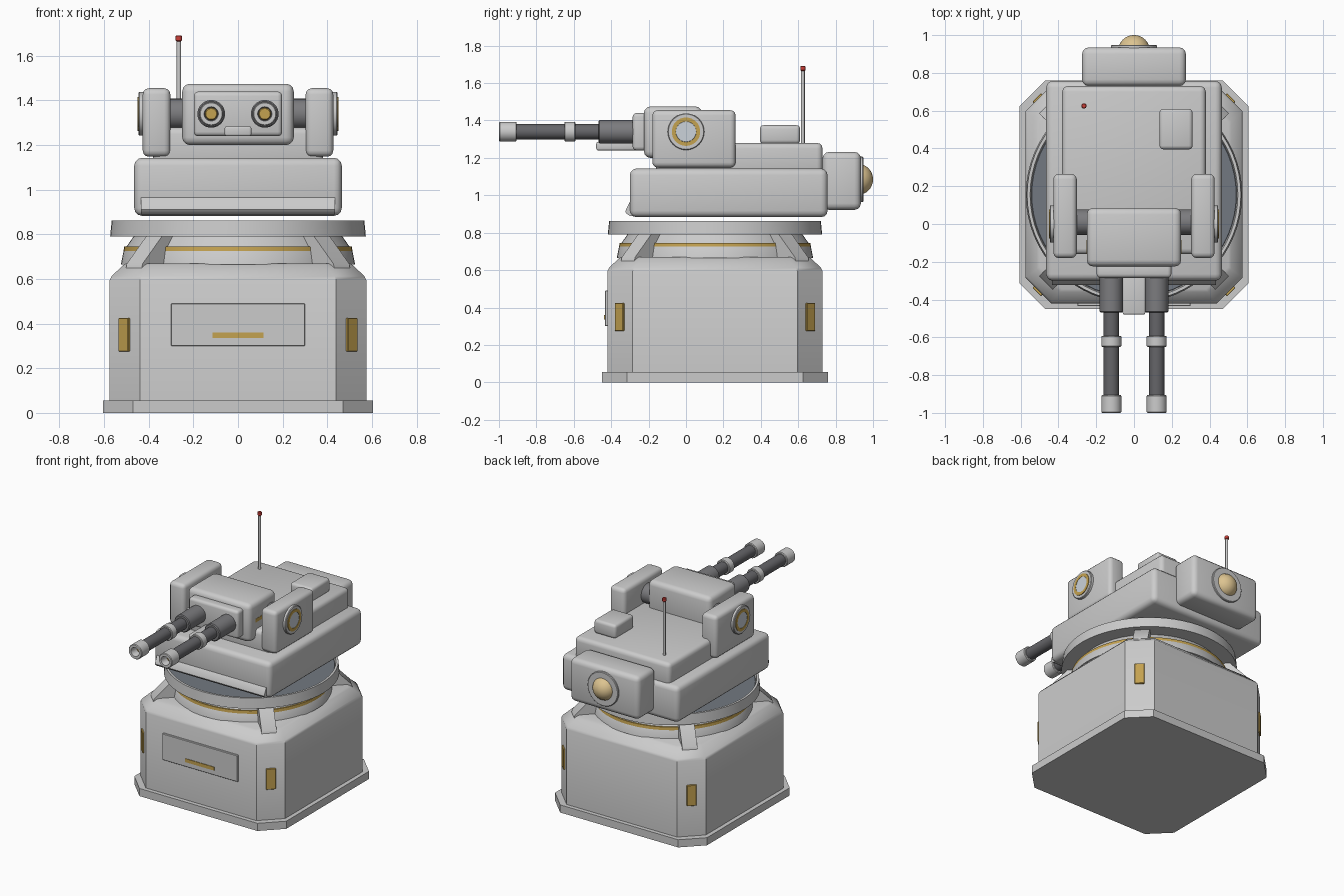
import bpy, bmesh
from math import cos, sin, pi, radians
from mathutils import Vector, Matrix

if "Cube" in bpy.data.objects:
    bpy.data.objects.remove(bpy.data.objects["Cube"])

CY = 0.155  # y centre of pedestal and turret ring


def material(name, col):
    m = bpy.data.materials.new(name)
    m.diffuse_color = (*col, 1)
    m.use_nodes = True
    m.node_tree.nodes["Principled BSDF"].inputs["Base Color"].default_value = m.diffuse_color
    return m


GOLD = material("gold", (0.55, 0.36, 0.08))
TAN = material("lamp_tan", (0.72, 0.55, 0.28))
DARK = material("dark_metal", (0.13, 0.13, 0.14))
MID = material("mid_metal", (0.2, 0.2, 0.21))
STEEL = material("blue_steel", (0.17, 0.19, 0.22))
PALE = material("pale_lens", (0.6, 0.65, 0.7))
RED = material("red_tip", (0.6, 0.05, 0.04))


def finish(name, bm, mat=None):
    bmesh.ops.remove_doubles(bm, verts=bm.verts, dist=1e-5)
    bmesh.ops.recalc_face_normals(bm, faces=bm.faces)
    me = bpy.data.meshes.new(name)
    bm.to_mesh(me)
    bm.free()
    ob = bpy.data.objects.new(name, me)
    bpy.context.collection.objects.link(ob)
    if mat:
        me.materials.append(mat)
    bpy.ops.object.select_all(action='DESELECT')
    ob.select_set(True)
    bpy.context.view_layer.objects.active = ob
    bpy.ops.object.shade_smooth_by_angle(angle=radians(35))
    return ob


def loft(bm, rings, caps=True):
    vs = [[bm.verts.new(p) for p in r] for r in rings]
    n = len(vs[0])
    for a, b in zip(vs, vs[1:]):
        for i in range(n):
            j = (i + 1) % n
            bm.faces.new((a[i], a[j], b[j], b[i]))
    if caps:
        bm.faces.new(vs[0][::-1])
        bm.faces.new(vs[-1])


def box(name, x, y, z, bevel=0.0, mat=None, segs=3, rot=None):
    """Box from (min, max) ranges with rounded edges; rot turns it about z."""
    bm = bmesh.new()
    c = Vector([(a + b) / 2 for a, b in (x, y, z)])
    s = [b - a for a, b in (x, y, z)]
    bmesh.ops.create_cube(bm, size=1, matrix=Matrix.Diagonal((*s, 1)))
    if bevel:
        bmesh.ops.bevel(bm, geom=bm.edges[:], offset=bevel, segments=segs,
                        profile=0.5, affect='EDGES', clamp_overlap=True)
    m = Matrix.Translation(c)
    if rot is not None:
        m = m @ Matrix.Rotation(rot, 4, 'Z')
    bm.transform(m)
    return finish(name, bm, mat)


def lathe(name, profile, loc, axis=(0, 0, 1), mat=None, n=32, closed=False):
    """Spin (radius, height) points about an axis through loc."""
    bm = bmesh.new()
    if closed:
        profile = profile + profile[:1]
    rings = [[(r * cos(2 * pi * i / n), r * sin(2 * pi * i / n), h) for i in range(n)]
             for r, h in profile]
    loft(bm, rings, caps=False)
    q = Vector((0, 0, 1)).rotation_difference(Vector(axis))
    bm.transform(Matrix.Translation(loc) @ q.to_matrix().to_4x4())
    bmesh.ops.dissolve_degenerate(bm, dist=1e-5, edges=bm.edges)
    return finish(name, bm, mat)


def rod(name, r, h0, h1, loc, axis, mat=None, n=32, c=0.004):
    return lathe(name, [(0, h0), (r - c, h0), (r, h0 + c), (r, h1 - c), (r - c, h1), (0, h1)],
                 loc, axis, mat, n)


def octagon(h, c, z):
    pts = [(h, -h + c), (h, h - c), (h - c, h), (-h + c, h),
           (-h, h - c), (-h, -h + c), (-h + c, -h), (h - c, -h)]
    return [(x, y + CY, z) for x, y in pts]


# Pedestal
bm = bmesh.new()
loft(bm, [octagon(0.605, 0.135, 0), octagon(0.605, 0.135, 0.055)])
finish("plinth", bm)
bm = bmesh.new()
loft(bm, [octagon(0.575, 0.135, 0.05), octagon(0.575, 0.135, 0.595),
          octagon(0.567, 0.133, 0.612), octagon(0.515, 0.122, 0.662),
          octagon(0.5, 0.118, 0.67)])
finish("pedestal_body", bm)
box("front_panel", (-0.3, 0.3), (-0.434, -0.41), (0.3, 0.49), 0.003, segs=1)
box("front_panel_strip", (-0.115, 0.115), (-0.438, -0.42), (0.335, 0.36), mat=GOLD)

# Corner lamps and struts
for i, (sx, sy) in enumerate(((1, -1), (1, 1), (-1, 1), (-1, -1))):
    ang = pi / 4 * (1 if sx * sy > 0 else -1)
    x, y = sx * 0.508, CY + sy * 0.508
    box(f"corner_lamp_{i}", (x - 0.01, x + 0.01), (y - 0.032, y + 0.032),
        (0.275, 0.425), 0.003, GOLD, 1, ang)
    bm = bmesh.new()
    prof = [(0.45, 0.65), (0.66, 0.645), (0.655, 0.668), (0.53, 0.793), (0.45, 0.793)]
    loft(bm, [[(r, w, z) for r, z in prof] for w in (-0.05, 0.05)])
    bm.transform(Matrix.Translation((0, CY, 0)) @ Matrix.Rotation(pi / 4 + i * pi / 2, 4, 'Z'))
    finish(f"corner_strut_{i}", bm)

# Turret ring
lathe("lower_ring", [(0, 0.665), (0.525, 0.665), (0.513, 0.725), (0.5, 0.745), (0.465, 0.795), (0, 0.795)],
      (0, CY, 0), n=64)
lathe("ring_band", [(0.49, 0.724), (0.513, 0.724), (0.51, 0.746), (0.49, 0.746)],
      (0, CY, 0), mat=GOLD, n=64, closed=True)
lathe("upper_ring", [(0.44, 0.79), (0.573, 0.79), (0.566, 0.863), (0.55, 0.863), (0.542, 0.83), (0.44, 0.83)],
      (0, CY, 0), n=64, closed=True)
rod("ring_deck", 0.545, 0.8, 0.84, (0, CY, 0), (0, 0, 1), STEEL, 64)

# Turret hull
box("turret_hull", (-0.465, 0.465), (-0.3, 0.757), (0.883, 1.143), 0.035)
bm = bmesh.new()
lip = [(-0.27, 0.99), (-0.3, 0.965), (-0.32, 0.925), (-0.324, 0.912), (-0.316, 0.9),
       (-0.3, 0.89), (-0.25, 0.886)]
loft(bm, [[(x, y, z) for y, z in lip] for x in (-0.435, 0.435)])
finish("hull_front_lip", bm)
box("upper_deck", (-0.38, 0.38), (-0.16, 0.73), (1.1, 1.28), 0.03)
box("deck_hatch", (0.135, 0.31), (0.395, 0.61), (1.275, 1.375), 0.02)

# Rear box with lamp
box("rear_box", (-0.275, 0.275), (0.73, 0.935), (0.922, 1.232), 0.035)
rod("rear_lamp_flange", 0.122, 0.92, 0.948, (0, 0, 1.085), (0, 1, 0))
dome = [(0.083 * cos(a * pi / 16), 0.92 + 0.08 * sin(a * pi / 16)) for a in range(8)]
lathe("rear_lamp_dome", [(0, 0.92)] + dome + [(0, 1.0)], (0, 0, 1.085), (0, 1, 0), TAN)

# Antenna
rod("antenna_mast", 0.01, 1.27, 1.675, (-0.265, 0.625, 0), (0, 0, 1), n=12, c=0.001)
rod("antenna_tip", 0.014, 1.665, 1.692, (-0.265, 0.625, 0), (0, 0, 1), RED, 12)

# Gun cradle
GZ = 1.34
rod("gun_axle", 0.068, -0.32, 0.32, (0, 0.01, GZ), (1, 0, 0), MID)
box("gun_housing", (-0.25, 0.25), (-0.225, 0.085), (1.2, 1.475), 0.035)
box("gun_front_plate", (-0.198, 0.198), (-0.285, -0.2), (1.24, 1.44), 0.02)
box("gun_underbox", (-0.06, 0.06), (-0.48, -0.26), (1.24, 1.285), 0.01)

# Mirrored side pods and barrels
for side, s in (("left", -1), ("right", 1)):
    xs = sorted((s * 0.303, s * 0.427))
    box(f"{side}_pod", xs, (-0.18, 0.265), (1.148, 1.455), 0.028)
    ax, c = (s, 0, 0), (0, 0, GZ)
    rod(f"{side}_pod_disc", 0.098, 0.41, 0.446, c, ax)
    lathe(f"{side}_pod_ring", [(0.055, 0.44), (0.076, 0.44), (0.076, 0.45), (0.055, 0.45)],
          c, ax, GOLD, closed=True)
    rod(f"{side}_pod_lens", 0.055, 0.44, 0.449, c, ax, PALE, c=0.001)
    box(f"{side}_housing_stripe", sorted((s * 0.24, s * 0.252)), (-0.16, -0.085),
        (1.33, 1.355), mat=GOLD)
    c, ax = (s * 0.12, 0, GZ), (0, -1, 0)
    rod(f"{side}_barrel_sleeve", 0.062, 0.25, 0.468, c, ax, MID, c=0.006)
    rod(f"{side}_barrel", 0.041, 0.45, 0.93, c, ax, DARK)
    rod(f"{side}_barrel_collar", 0.053, 0.592, 0.65, c, ax)
    lathe(f"{side}_muzzle", [(0.03, 0.905), (0.049, 0.905), (0.053, 0.91), (0.053, 0.995),
                             (0.049, 1.0), (0.032, 1.0), (0.03, 0.996)], c, ax, closed=True)
    rod(f"{side}_bore", 0.028, 0.92, 0.945, c, ax, GOLD)
